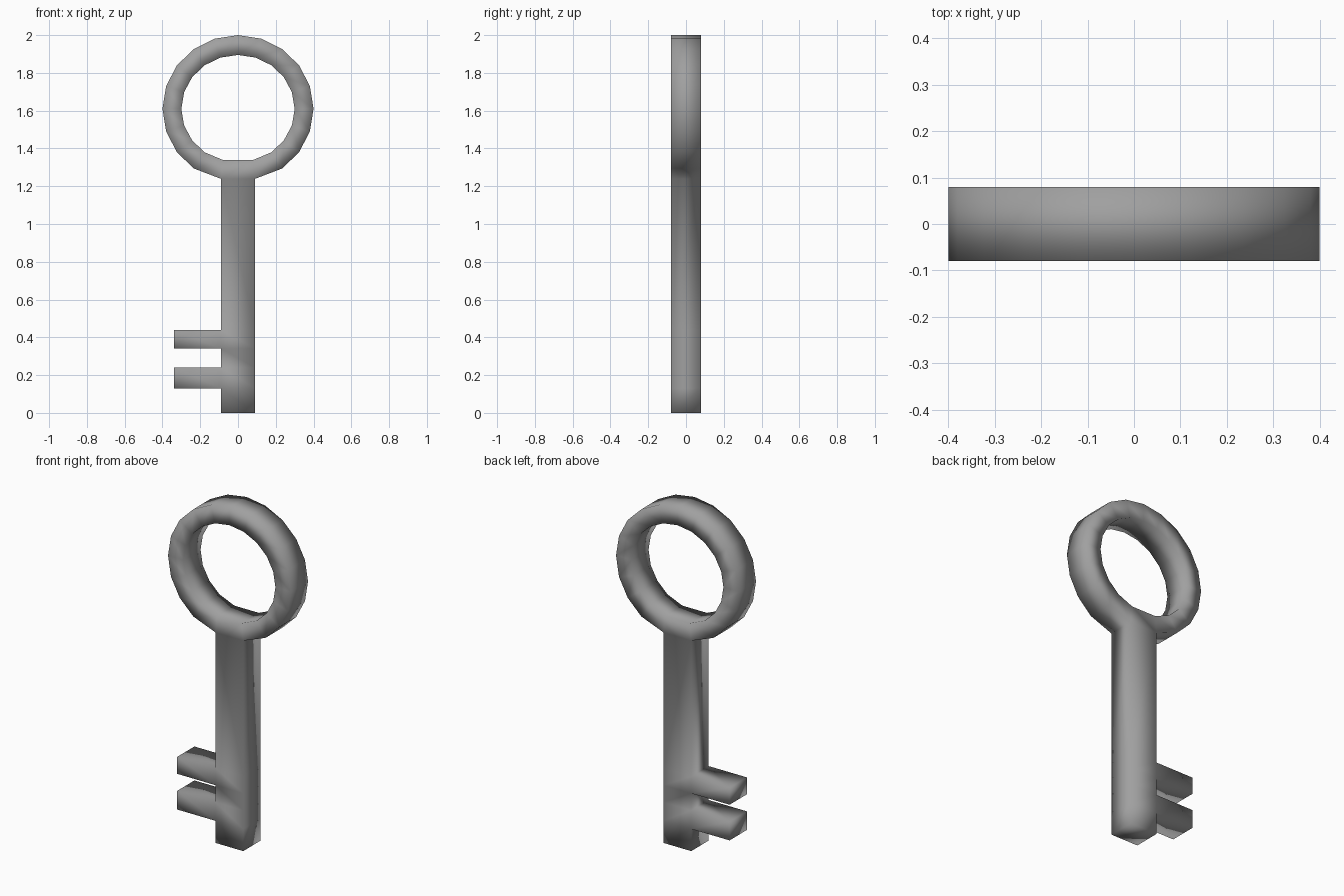
import bpy, bmesh
from math import sin, cos, pi

cube = bpy.data.objects.get("Cube")
if cube:
    bpy.data.objects.remove(cube, do_unlink=True)

HALF_DEPTH = 0.08
SHAFT = 0.09
SEGMENTS = 20
CENTRE = 1.61

# One grey metal
metal = bpy.data.materials.new("grey_metal")
metal.use_nodes = True
grey = (0.35, 0.35, 0.35, 1)
metal.diffuse_color = grey
metal.node_tree.nodes["Principled BSDF"].inputs["Base Color"].default_value = grey

bm = bmesh.new()


def vert(x, z):
    return bm.verts.new((x, -HALF_DEPTH, z))


# Ring handle: outer and inner loops, lowest vertex left out for the shaft joint
outer, inner = [], []
for i in range(1, SEGMENTS):
    a = 2 * pi * i / SEGMENTS
    joint = i in (1, SEGMENTS - 1)
    side = 1 if sin(a) > 0 else -1
    outer.append(vert(side * SHAFT if joint else 0.4 * sin(a), CENTRE - 0.39 * cos(a)))
    inner.append(vert(side * 0.08 if joint else 0.3 * sin(a), CENTRE - 0.285 * cos(a)))
for i in range(len(outer)):
    j = (i + 1) % len(outer)
    bm.faces.new((outer[i], outer[j], inner[j], inner[i]))

# Shaft, running down from the joint, with a tooth at two of its levels
levels = [0.44, 0.34, 0.24, 0.13, 0]
right, left = outer[0], outer[-1]
for n, z in enumerate(levels):
    new_left, new_right = vert(-SHAFT, z), vert(SHAFT, z)
    bm.faces.new((left, new_left, new_right, right))
    if n in (1, 3):
        bm.faces.new((vert(-0.34, levels[n - 1]), vert(-0.34, z), new_left, left))
    left, right = new_left, new_right

# Thicken the flat outline into a solid
bmesh.ops.recalc_face_normals(bm, faces=bm.faces)
solid = bmesh.ops.extrude_face_region(bm, geom=bm.faces[:], use_keep_orig=True)
for v in solid["geom"]:
    if isinstance(v, bmesh.types.BMVert):
        v.co.y = HALF_DEPTH
bmesh.ops.recalc_face_normals(bm, faces=bm.faces)
for f in bm.faces:
    f.smooth = True

mesh = bpy.data.meshes.new("key")
bm.to_mesh(mesh)
bm.free()
mesh.materials.append(metal)
key = bpy.data.objects.new("key", mesh)
bpy.context.collection.objects.link(key)
